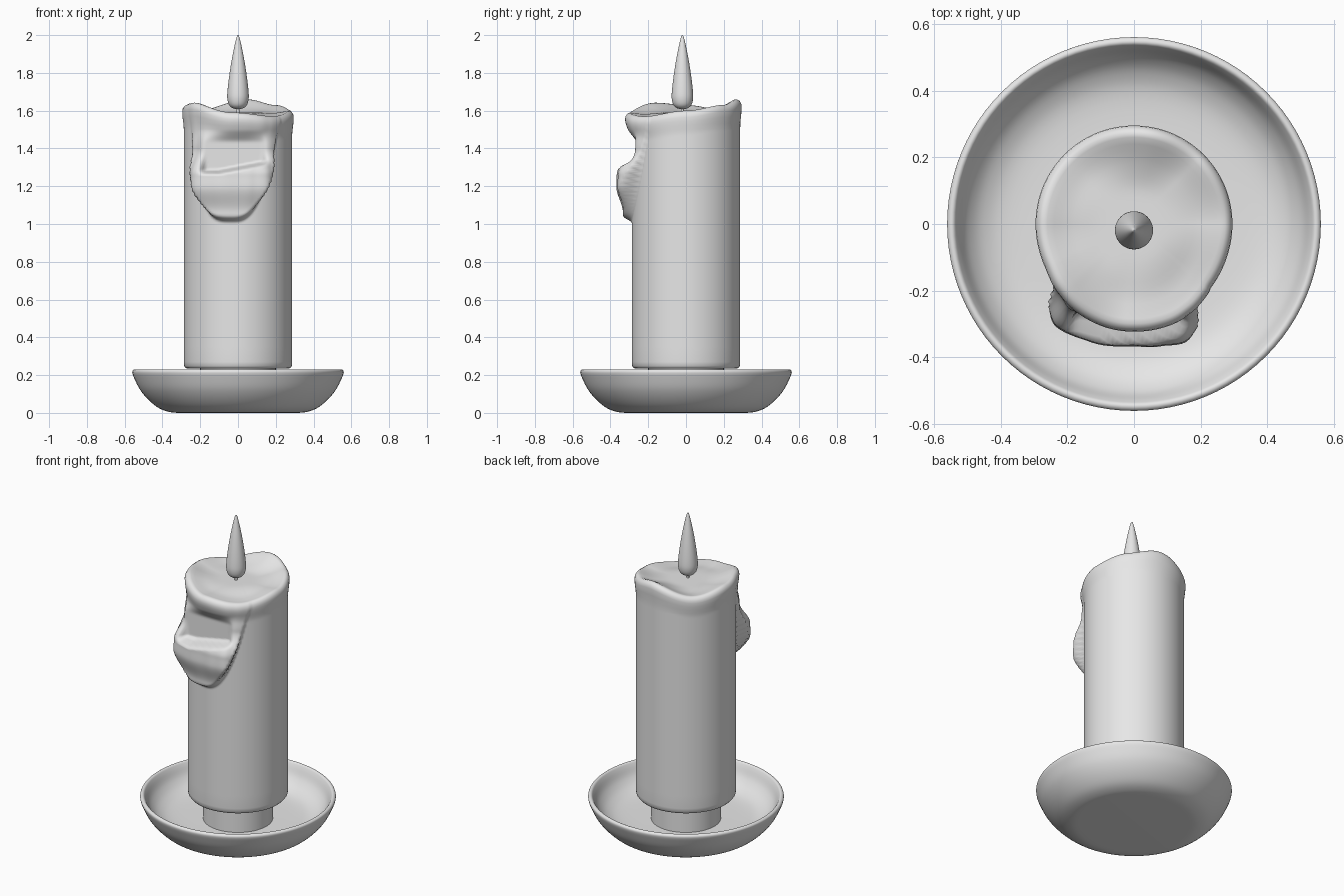
import bpy, math

if "Cube" in bpy.data.objects:
    bpy.data.objects.remove(bpy.data.objects["Cube"])

wax = bpy.data.materials.new("plain grey")
wax.diffuse_color = (0.8, 0.8, 0.8, 1)
wax.use_nodes = True
wax.node_tree.nodes["Principled BSDF"].inputs["Base Color"].default_value = wax.diffuse_color


def make_object(name, verts, faces):
    me = bpy.data.meshes.new(name)
    me.from_pydata(verts, [], faces)
    me.materials.append(wax)
    ob = bpy.data.objects.new(name, me)
    bpy.context.collection.objects.link(ob)
    for p in me.polygons:
        p.use_smooth = True
    return ob


def skin(name, rings, first, last):
    """Join equal rings of points, closed by one point at each end."""
    n = len(rings[0])
    verts = [first] + [p for r in rings for p in r] + [last]
    faces = []
    for i in range(n):
        j = (i + 1) % n
        faces.append((0, 1 + j, 1 + i))
        for k in range(len(rings) - 1):
            a, b = 1 + k * n, 1 + (k + 1) * n
            faces.append((a + i, a + j, b + j, b + i))
        a = 1 + (len(rings) - 1) * n
        faces.append((a + i, a + j, len(verts) - 1))
    return make_object(name, verts, faces)


def smooth_curve(pts, steps=5):
    """Catmull-Rom curve through profile points."""
    out = []
    for i in range(len(pts) - 1):
        p = [pts[max(i - 1, 0)], pts[i], pts[i + 1], pts[min(i + 2, len(pts) - 1)]]
        for s in range(steps):
            t = s / steps
            out.append(tuple(0.5 * (2 * b + (c - a) * t + (2 * a - 5 * b + 4 * c - d) * t * t
                                    + (3 * b - a - 3 * c + d) * t ** 3)
                             for a, b, c, d in zip(*p)))
    return out + [pts[-1]]


def lathe(name, pts, centre=(0, 0), n=96):
    prof = smooth_curve(pts)
    rings = [[(centre[0] + r * math.cos(2 * math.pi * i / n),
               centre[1] + r * math.sin(2 * math.pi * i / n), z) for i in range(n)]
             for r, z in prof]
    return skin(name, rings, (*centre, prof[0][1]), (*centre, prof[-1][1]))


def step(a, b, x):
    t = min(1, max(0, (x - a) / (b - a)))
    return t * t * (3 - 2 * t)


def table(pts, x):
    """Smoothly interpolated lookup."""
    if x <= pts[0][0]:
        return pts[0][1]
    for (a, u), (b, v) in zip(pts, pts[1:]):
        if x <= b:
            return u + (v - u) * step(a, b, x)
    return pts[-1][1]


# Dish with a raised stem inside
lathe("dish", [(0.3, 0), (0.36, 0.004), (0.42, 0.026), (0.475, 0.07), (0.52, 0.125),
               (0.55, 0.185), (0.56, 0.215), (0.553, 0.228), (0.54, 0.228),
               (0.528, 0.21), (0.5, 0.155), (0.45, 0.11), (0.37, 0.085), (0.2, 0.08)])
lathe("stem", [(0.2, 0.06), (0.2, 0.15), (0.2, 0.245)])

# Flame
lathe("flame", [(0.004, 1.608), (0.028, 1.613), (0.047, 1.63), (0.056, 1.66), (0.056, 1.7),
                (0.047, 1.78), (0.033, 1.87), (0.017, 1.95), (0.007, 1.99), (0.001, 2.0)],
      centre=(0, -0.019), n=48)

# Candle body: uneven rim, drip bulging at the front, hollow above the drip
RIM = [(0, 1.60), (45, 1.63), (80, 1.66), (135, 1.603), (180, 1.63), (215, 1.642),
       (265, 1.59), (310, 1.57), (360, 1.60)]
DRIP_SIDE = [(205, 0), (222, 0.07), (233, 0.1), (250, 0.09), (270, 0.08), (282, 0.088),
             (293, 0.1), (303, 0.08), (318, 0.035), (342, 0)]
DRIP_HEIGHT = [(1.0, 0.5), (1.06, 0.58), (1.2, 1), (1.26, 0.97), (1.4, 0.3), (1.5, 0.15),
               (1.6, 0.1)]
R = 0.287


def wall_point(deg, z, rim):
    a = math.radians(deg)
    r = R + 0.008 * step(rim - 0.13, rim - 0.04, z)
    r += 0.018 * step(rim - 0.12, rim - 0.03, z) * max(0, -math.sin(a)) ** 3
    bulge = table(DRIP_SIDE, deg)
    if bulge > 0:
        d = 0.37 * math.cos(a) + 0.03
        low = 1.005 + (0.2 * (-d / 0.23) ** 4 if d < 0 else 0.25 * (d / 0.23) ** 2.5)
        r += bulge * table(DRIP_HEIGHT, z) * step(low, low + 0.035, z)
    x, y = r * math.cos(a), r * math.sin(a)
    if y < -0.15:
        ledge = 1.275 + 0.2 * max(0, x + 0.1)
        m = (step(-0.215, -0.165, x) * (1 - step(0.12, 0.18, x))
             * step(ledge - 0.015, ledge + 0.015, z) * (1 - step(1.43, 1.5, z)))
        y += (-0.262 - y) * m
    return x, y, z


N = 180
angles = [360 * i / N for i in range(N)]
rims = [table(RIM, d) for d in angles]
rings = []
# rounded foot
for r, z in [(0.262, 0.234), (0.277, 0.237), (0.285, 0.248)]:
    rings.append([(r * math.cos(math.radians(d)), r * math.sin(math.radians(d)), z)
                  for d in angles])
# wall: sparse below the drip, dense around it
levels = [0.27 + 0.08 * i for i in range(9)] + [0.99 + 0.009 * i for i in range(58)]
for z in levels:
    rings.append([wall_point(d, z, h) for d, h in zip(angles, rims)])
# blend up to the uneven rim
for t in (0.33, 0.66, 1):
    rings.append([wall_point(d, 1.503 + t * (h - 0.035 - 1.503), h)
                  for d, h in zip(angles, rims)])
# rounded rim, then the shallow pool of wax
edge = rings[-1]
for s, drop in [(0.992, 0.02), (0.965, 0.007), (0.925, 0.0), (0.88, 0.002)]:
    rings.append([(x * s, y * s, h - drop) for (x, y, z), h in zip(edge, rims)])
for i in range(1, 13):
    s = 0.88 * (1 - i / 13)
    w = step(0.3, 0.97, s)
    rings.append([(x * s, y * s, 1.59 + (h - 0.002 - 1.59) * w - 0.012 * step(0.9, 0.6, s) * w)
                  for (x, y, z), h in zip(edge, rims)])
skin("candle", rings, (0, 0, 0.234), (0, 0, 1.59))

# Short wick hidden under the flame
lathe("wick", [(0.008, 1.58), (0.008, 1.6), (0.008, 1.62)], centre=(0, -0.019), n=12)
